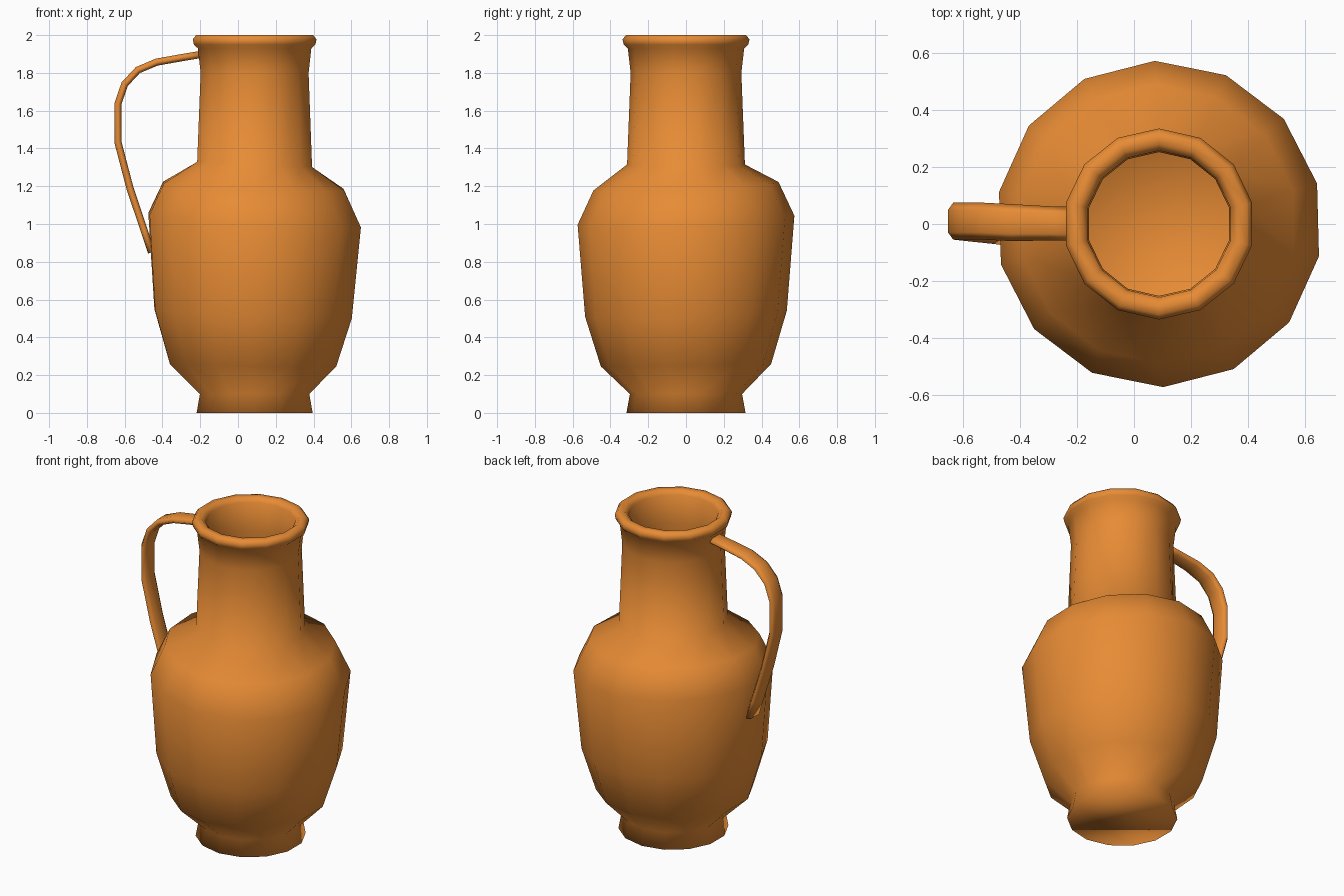
import bpy, bmesh, math
from mathutils import Vector

if "Cube" in bpy.data.objects:
    bpy.data.objects.remove(bpy.data.objects["Cube"])

SIDES = 14
CX = 0.088

clay = bpy.data.materials.new("orange_clay")
clay.diffuse_color = (0.8, 0.26, 0.035, 1)
clay.use_nodes = True
clay.node_tree.nodes["Principled BSDF"].inputs["Base Color"].default_value = clay.diffuse_color


def loft(name, rings, caps=True):
    """Bridge equal-length closed rings of points into a smooth closed skin."""
    bm = bmesh.new()
    loops = [[bm.verts.new(p) for p in ring] for ring in rings]
    n = len(loops[0])
    for a, b in zip(loops, loops[1:]):
        for i in range(n):
            j = (i + 1) % n
            bm.faces.new((a[i], a[j], b[j], b[i]))
    if caps:
        bm.faces.new(loops[0][::-1])
        bm.faces.new(loops[-1])
    bmesh.ops.recalc_face_normals(bm, faces=bm.faces)
    for f in bm.faces:
        f.smooth = True
    mesh = bpy.data.meshes.new(name)
    bm.to_mesh(mesh)
    bm.free()
    mesh.materials.append(clay)
    obj = bpy.data.objects.new(name, mesh)
    bpy.context.collection.objects.link(obj)
    return obj


def ring(r, z, tilt_x=0, tilt_y=0, twist=0, cx=CX):
    """A slightly tilted, hand-thrown ring of the jug."""
    pts = []
    for i in range(SIDES):
        a = math.radians(90 + twist) + math.tau * i / SIDES
        x, y = r * math.cos(a), r * math.sin(a)
        pts.append((cx + x, y, z + tilt_x * x + tilt_y * y))
    return pts


# Jug: outer wall from foot to rim, then inner wall back down to the floor
jug_profile = [
    (0.315, 0.0), (0.297, 0.10),
    (0.451, 0.253, -0.01, 0.015, 0.5, 0.08),
    (0.534, 0.525, -0.04, 0.03, 1, 0.08),
    (0.574, 1.02, -0.06, 0.04, 1.5),
    (0.490, 1.20, -0.04, 0.045, 1, 0.083),
    (0.312, 1.315, -0.045, 0.0),
    (0.293, 1.80), (0.308, 1.93), (0.330, 1.95),
    (0.336, 1.978), (0.318, 2.0), (0.282, 2.0), (0.258, 1.975),
    (0.253, 1.80), (0.27, 1.30),
    (0.45, 1.16), (0.53, 1.0), (0.49, 0.54), (0.41, 0.28), (0.27, 0.14),
]
loft("jug", [ring(*p) for p in jug_profile])

# Handle: flattened six-sided strap swept along a bent path (x, y, z)
path = [Vector(p) for p in [
    (-0.18, 0.0, 1.90), (-0.29, 0.002, 1.882), (-0.43, 0.005, 1.857),
    (-0.53, 0.01, 1.815), (-0.60, 0.01, 1.74), (-0.636, 0.01, 1.635),
    (-0.636, 0.01, 1.435), (-0.572, 0.003, 1.19), (-0.495, -0.005, 0.96),
    (-0.458, -0.01, 0.85)]]
section = [(1, 0), (0.6, 1), (-0.6, 1), (-1, 0), (-0.6, -1), (0.6, -1)]
side = Vector((0, 1, 0))
handle_rings = []
for i, p in enumerate(path):
    t = (path[min(i + 1, len(path) - 1)] - path[max(i - 1, 0)]).normalized()
    normal = t.cross(side).normalized()
    width = 0.060 if i < 2 else 0.065
    handle_rings.append([p + side * (u * width) + normal * (v * 0.019)
                         for u, v in section])
loft("handle", handle_rings)
